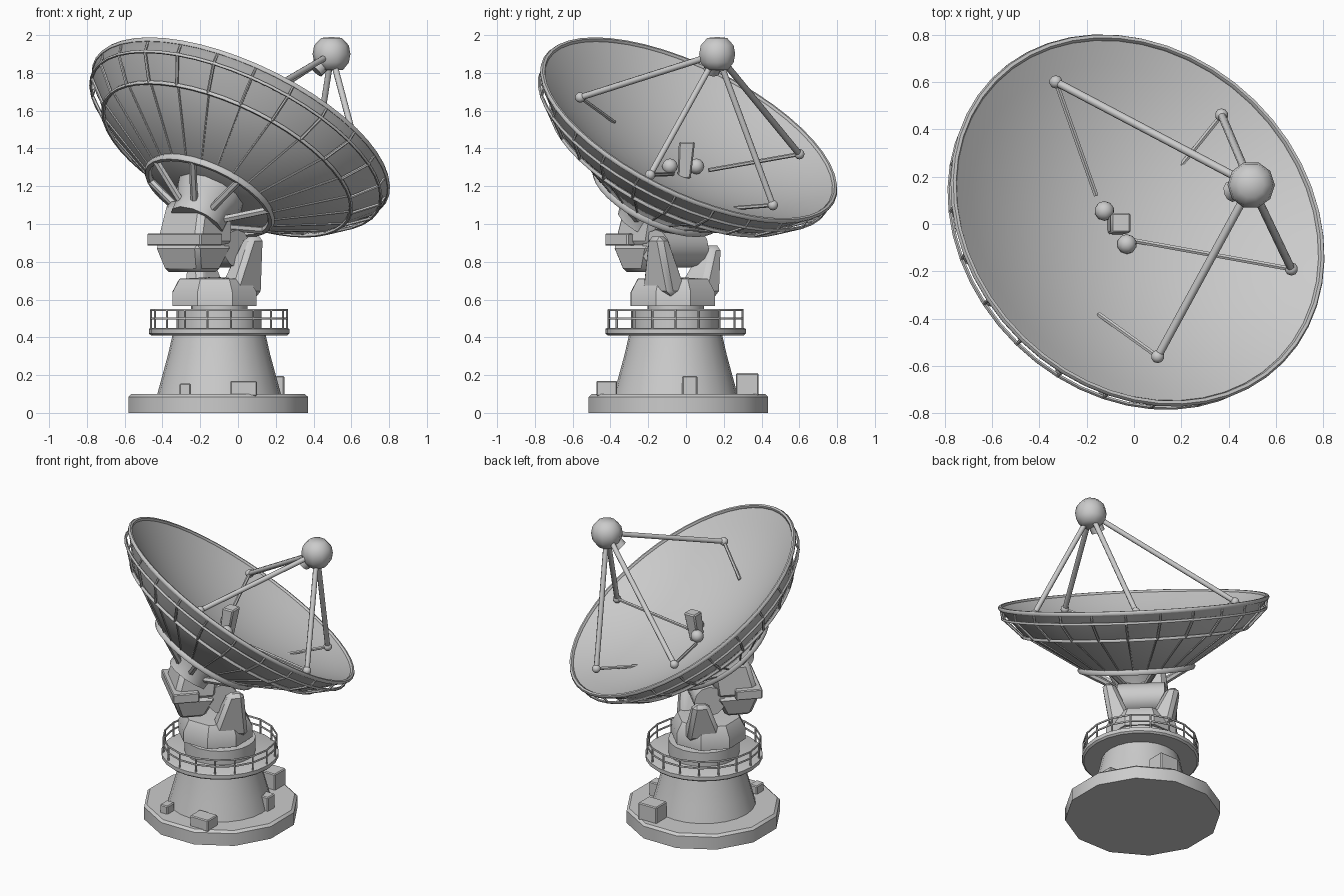
import bpy, bmesh, math
from mathutils import Vector, Matrix

if "Cube" in bpy.data.objects:
    bpy.data.objects.remove(bpy.data.objects["Cube"])

TAU = 2 * math.pi
AXIS = Vector((-0.10, -0.055, 0))            # centre of the tower
RIM = Vector((0.018, 0.018, 1.502))          # centre of the dish rim
N = Vector((0.395, 0.405, 0.824)).normalized()  # pointing direction of the dish
V = Vector((0, 0, 1)).cross(N).normalized()  # elevation axis
U = V.cross(N)
DISH = Matrix.Translation(RIM) @ Matrix((U, V, N)).transposed().to_4x4()
YAW = math.atan2(N.y, N.x)
TURRET = Matrix.Translation((-0.125, -0.07, 0)) @ Matrix.Rotation(YAW, 4, 'Z')
TOWER = Matrix.Translation(AXIS)


def finish(name, bm, mat=Matrix(), angle=35):
    bmesh.ops.remove_doubles(bm, verts=bm.verts, dist=1e-5)
    bmesh.ops.recalc_face_normals(bm, faces=bm.faces)
    bm.transform(mat)
    me = bpy.data.meshes.new(name)
    bm.to_mesh(me)
    bm.free()
    ob = bpy.data.objects.new(name, me)
    bpy.context.collection.objects.link(ob)
    bpy.ops.object.select_all(action='DESELECT')
    ob.select_set(True)
    bpy.context.view_layer.objects.active = ob
    bpy.ops.object.shade_smooth_by_angle(angle=math.radians(angle))
    return ob


def lathe(name, profile, steps, mat, turn=0.0, angle=35):
    """Revolve (radius, z) points around local z."""
    bm = bmesh.new()
    rings = [[bm.verts.new((r * math.cos(TAU * (i + turn) / steps),
                            r * math.sin(TAU * (i + turn) / steps), z))
              for i in range(steps)] if r > 0 else [bm.verts.new((0, 0, z))]
             for r, z in profile]
    for a, b in zip(rings, rings[1:]):
        for i in range(steps):
            j = (i + 1) % steps
            quad = [a[i % len(a)], a[j % len(a)], b[j % len(b)], b[i % len(b)]]
            bm.faces.new(list(dict.fromkeys(quad)))
    return finish(name, bm, mat, angle)


def rods(name, segments, radius, mat=Matrix(), sides=6):
    """Round bars between pairs of points, all in one object."""
    bm = bmesh.new()
    for a, b in segments:
        a, b = Vector(a), Vector(b)
        m = Matrix.Translation((a + b) / 2) @ (b - a).to_track_quat('Z', 'Y').to_matrix().to_4x4()
        bmesh.ops.create_cone(bm, cap_ends=True, segments=sides, radius1=radius,
                              radius2=radius, depth=(b - a).length, matrix=m)
    return finish(name, bm, mat, 50)


def hoop(name, r, z, tube, steps, mat):
    pts = [(r + tube * math.cos(TAU * k / 6), z + tube * math.sin(TAU * k / 6)) for k in range(7)]
    return lathe(name, pts, steps, mat, angle=60)


def block(name, lo, lo_size, hi, hi_size, mat=Matrix(), bevel=0.0):
    """Tapered box from a lower to an upper rectangle."""
    bm = bmesh.new()
    vs = [bm.verts.new((c[0] + sx * s[0] / 2, c[1] + sy * s[1] / 2, c[2]))
          for c, s in ((lo, lo_size), (hi, hi_size))
          for sx, sy in ((-1, -1), (1, -1), (1, 1), (-1, 1))]
    bm.faces.new(vs[:4])
    bm.faces.new(vs[4:])
    for i in range(4):
        j = (i + 1) % 4
        bm.faces.new((vs[i], vs[j], vs[4 + j], vs[4 + i]))
    if bevel:
        bmesh.ops.bevel(bm, geom=bm.edges[:], offset=bevel, segments=1, affect='EDGES')
    return finish(name, bm, mat)


def ball(name, pos, r):
    bm = bmesh.new()
    bmesh.ops.create_icosphere(bm, subdivisions=2, radius=r)
    return finish(name, bm, Matrix.Translation(pos), 50)


def polar(r, z, i, count):
    a = TAU * i / count
    return (r * math.cos(a), r * math.sin(a), z)


# foundation slab with equipment boxes
lathe("foundation", [(0, 0), (0.492, 0), (0.492, 0.085), (0.475, 0.1), (0, 0.1)], 12,
      Matrix.Translation((-0.105, -0.04, 0)), 0.5)
for k, (x, y, w, d, h) in enumerate([(0.03, -0.42, 0.14, 0.11, 0.07), (-0.28, -0.38, 0.06, 0.08, 0.055),
                                     (0.03, 0.325, 0.14, 0.12, 0.11), (0.205, 0.02, 0.08, 0.08, 0.095)]):
    block(f"equipment_box_{k}", (x, y, 0.09), (w, d), (x, y, 0.1 + h), (w, d), bevel=0.006)

# tapered tower, walkway deck and drum
lathe("tower", [(0, 0.09), (0.33, 0.09), (0.30, 0.2), (0.27, 0.31), (0.245, 0.42), (0, 0.42)], 24, TOWER)
lathe("walkway_deck", [(0, 0.41), (0.36, 0.41), (0.372, 0.42), (0.372, 0.445), (0.36, 0.45), (0, 0.45)], 24, TOWER)
lathe("azimuth_drum", [(0, 0.44), (0.225, 0.44), (0.225, 0.545), (0.15, 0.55), (0.15, 0.58), (0, 0.58)], 20, TOWER)

# walkway railing
for z in (0.5, 0.545):
    hoop("walkway_rail", 0.36, z, 0.006, 18, TOWER)
rods("walkway_posts", [(polar(0.36, 0.44, i, 18), polar(0.36, 0.545, i, 18)) for i in range(18)], 0.006, TOWER)

# turntable with the two fork arms
lathe("turntable", [(0, 0.565), (0.24, 0.565), (0.24, 0.64), (0.2, 0.71), (0, 0.72)], 8, TURRET, 0.5)
for side, top in ((-1, 0.935), (1, 0.885)):
    block("fork_arm", (0.06, side * 0.12, 0.62), (0.23, 0.15), (0.09, side * 0.205, top), (0.10, 0.08), TURRET, 0.025)

# elevation drum, head housing and counterweight plate
rods("elevation_drum", [((0.02, -0.15, 0.87), (0.02, 0.15, 0.87))], 0.10, TURRET, 12)
block("head_housing", (-0.17, 0, 0.745), (0.16, 0.26), (-0.16, 0, 0.89), (0.28, 0.33), TURRET, 0.02)
block("head_top", (-0.16, 0, 0.88), (0.28, 0.33), (-0.11, 0, 1.12), (0.25, 0.29), TURRET, 0.03)
block("counterweight_plate", (-0.225, 0, 0.885), (0.17, 0.40), (-0.225, 0, 0.95), (0.17, 0.40), TURRET, 0.006)

# dish hub with spokes to the back ring
lathe("dish_hub", [(0, -0.36), (0.20, -0.36), (0.18, -0.46), (0.15, -0.52), (0.15, -0.60), (0, -0.60)], 12, DISH)
rods("hub_spokes", [(polar(0.355, -0.425, i + 0.5, 8), polar(0.14, -0.54, i + 0.5, 8)) for i in range(8)], 0.02, DISH)
hoop("back_ring", 0.355, -0.425, 0.02, 32, DISH)

# dish: hollow reflector in front, flared band and cone behind
bowl = [(0.85 * t / 8, -0.25 * (1 - (t / 8) ** 2)) for t in range(9)]
lathe("dish", bowl + [(0.85, -0.02), (0.83, -0.04), (0.71, -0.18), (0.355, -0.41), (0, -0.42)], 48, DISH)
hoop("dish_rim", 0.846, -0.008, 0.014, 48, DISH)
hoop("outer_hoop", 0.836, -0.075, 0.009, 48, DISH)
hoop("band_hoop", 0.715, -0.192, 0.011, 48, DISH)
RIBS = 24
rods("band_ribs", [(polar(0.836, -0.075, i, RIBS), polar(0.715, -0.194, i, RIBS)) for i in range(RIBS)], 0.009, DISH)
rods("rim_brackets", [(polar(0.846, -0.01, i, RIBS), polar(0.836, -0.075, i, RIBS)) for i in range(RIBS)], 0.007, DISH)
rods("cone_ribs", [(polar(0.715, -0.181, i, RIBS), polar(0.355, -0.411, i, RIBS)) for i in range(RIBS)], 0.006, DISH)

# receiver on four struts, each with a cable pipe running into the bowl
FEED = Vector((0.495, 0.165, 1.9))
feet = [((-0.33, 0.60, 1.37), (-0.16, 0.12, 1.285)), ((0.37, 0.46, 1.10), (0.165, 0.205, 1.08)),
        ((0.665, -0.19, 1.26), (0.0, -0.07, 1.265)), ((0.10, -0.56, 1.67), (-0.15, -0.38, 1.54))]
rods("receiver_struts", [(foot, FEED) for foot, _ in feet], 0.017, sides=8)
rods("cable_pipes", feet, 0.011)
for foot, _ in feet:
    ball("strut_foot", foot, 0.028)
AIM = (Vector((-0.08, -0.03, 1.3)) - FEED).normalized()
lathe("receiver", [(0, -0.088), (0.06, -0.085), (0.092, -0.045), (0.1, 0), (0.092, 0.045), (0.055, 0.085), (0, 0.09)],
      10, Matrix.Translation(FEED), angle=50)
rods("receiver_horn", [(FEED, FEED + AIM * 0.125)], 0.045, sides=10)

# instruments at the middle of the bowl
block("centre_instrument", (-0.08, -0.01, 1.24), (0.07, 0.07), (-0.055, 0.005, 1.435), (0.085, 0.085), bevel=0.008)
for p in ((-0.125, 0.055, 1.305), (-0.03, -0.085, 1.305)):
    ball("centre_dome", p, 0.042)
